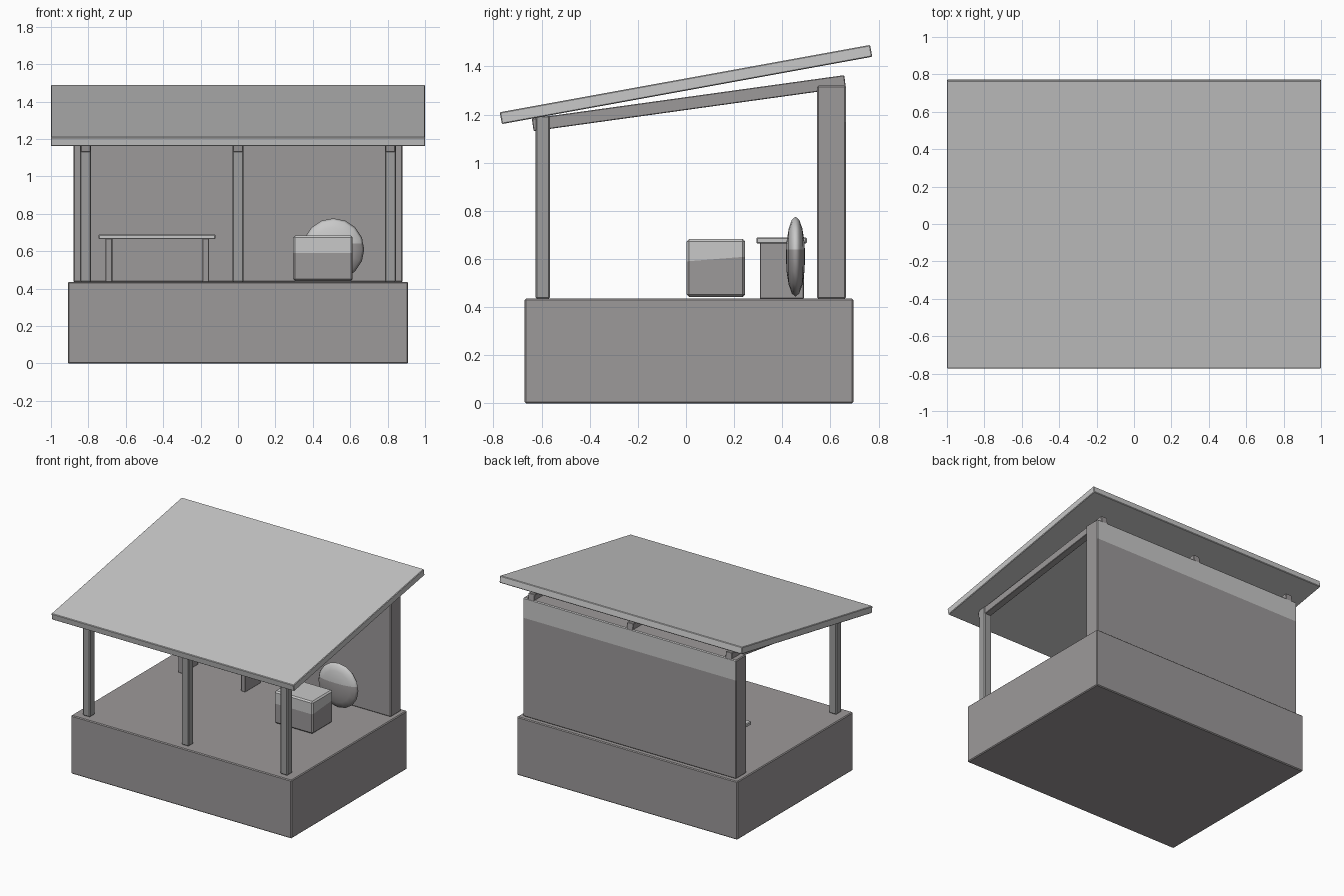
import bpy
import bmesh
import math
from mathutils import Vector

cube = bpy.data.objects.get("Cube")
if cube:
    bpy.data.objects.remove(cube, do_unlink=True)


def make_material(name, colour):
    mat = bpy.data.materials.new(name)
    mat.use_nodes = True
    rgba = (*colour, 1.0)
    mat.diffuse_color = rgba
    mat.node_tree.nodes["Principled BSDF"].inputs["Base Color"].default_value = rgba
    return mat


LIGHT = make_material("light grey", (0.58, 0.58, 0.58))
STONE = make_material("warm grey", (0.335, 0.32, 0.322))
POST = make_material("post grey", (0.34, 0.34, 0.34))


def finish(name, bm, mats):
    mesh = bpy.data.meshes.new(name)
    bm.to_mesh(mesh)
    bm.free()
    for mat in mats:
        mesh.materials.append(mat)
    obj = bpy.data.objects.new(name, mesh)
    bpy.context.collection.objects.link(obj)
    return obj


def split_colour(bm, point, normal, rule):
    """Cut along a plane and give the faces above it the second material."""
    bmesh.ops.bisect_plane(bm, geom=bm.verts[:] + bm.edges[:] + bm.faces[:],
                           plane_co=point, plane_no=normal)
    bm.normal_update()
    for f in bm.faces:
        above = (f.calc_center_median() - Vector(point)).dot(Vector(normal)) > 0
        if above and rule(f):
            f.material_index = 1


def box(name, low, high, mats, tilt=0, bevel=0.006, split=None):
    """Bevelled box between two corners, tilted about x through its centre."""
    low, high = Vector(low), Vector(high)
    bm = bmesh.new()
    bmesh.ops.create_cube(bm, size=1)
    bmesh.ops.scale(bm, vec=high - low, verts=bm.verts)
    bmesh.ops.bevel(bm, geom=bm.edges[:], offset=bevel, segments=1, affect='EDGES')
    bmesh.ops.translate(bm, vec=(low + high) / 2, verts=bm.verts)
    if split:
        split_colour(bm, *split)
    centre = (low + high) / 2
    bmesh.ops.translate(bm, vec=-centre, verts=bm.verts)
    obj = finish(name, bm, mats)
    obj.location = centre
    obj.rotation_euler.x = math.radians(tilt)
    return obj


FLOOR = 0.435

# Platform and back wall, with a pale band along the top of the rear face
box("platform", (-0.91, -0.67, 0), (0.91, 0.695, FLOOR), [STONE])
box("back_wall", (-0.88, 0.545, FLOOR), (0.88, 0.665, 1.32), [STONE, LIGHT],
    split=((0, 0, 1.17), (0, 0, 1), lambda f: f.normal.y > 0.5))

# Posts and the rafters above them
for side, x in (("right", -0.815), ("middle", 0), ("left", 0.815)):
    box(side + "_post", (x - 0.03, -0.625, FLOOR), (x + 0.03, -0.565, 1.195), [POST])
    box(side + "_rafter", (x - 0.026, -0.643, 1.221), (x + 0.026, 0.667, 1.274),
        [STONE], tilt=7.9, bevel=0.003)

# Sloping roof
box("roof", (-1, -0.782, 1.3), (1, 0.782, 1.35), [LIGHT], tilt=10.3, bevel=0.004)

# Bench with two plank legs
box("bench_top", (-0.745, 0.292, 0.664), (-0.12, 0.502, 0.69), [LIGHT], bevel=0.005)
for side, x in (("right", -0.69), ("left", -0.173)):
    box(side + "_bench_leg", (x - 0.018, 0.307, FLOOR), (x + 0.018, 0.49, 0.667),
        [STONE], bevel=0.003)

# Crate with a paler upper part
box("crate", (0.295, 0.003, 0.442), (0.613, 0.245, 0.683), [STONE, LIGHT], bevel=0.01,
    split=((0.45, 0.125, 0.6), (0, -0.08, 1), lambda f: True))

# Flattened round shield standing against the wall
bm = bmesh.new()
bmesh.ops.create_uvsphere(bm, u_segments=16, v_segments=8, radius=1)
bmesh.ops.scale(bm, vec=(0.165, 0.166, 0.04), verts=bm.verts)
for v in bm.verts:
    v.co = Vector((v.co.x + 0.51, v.co.z + 0.455, v.co.y + 0.61))
bmesh.ops.recalc_face_normals(bm, faces=bm.faces)
split_colour(bm, (0.51, 0.455, 0.64), (0, 0, 1), lambda f: True)
for f in bm.faces:
    f.smooth = True
finish("round_shield", bm, [STONE, LIGHT])
